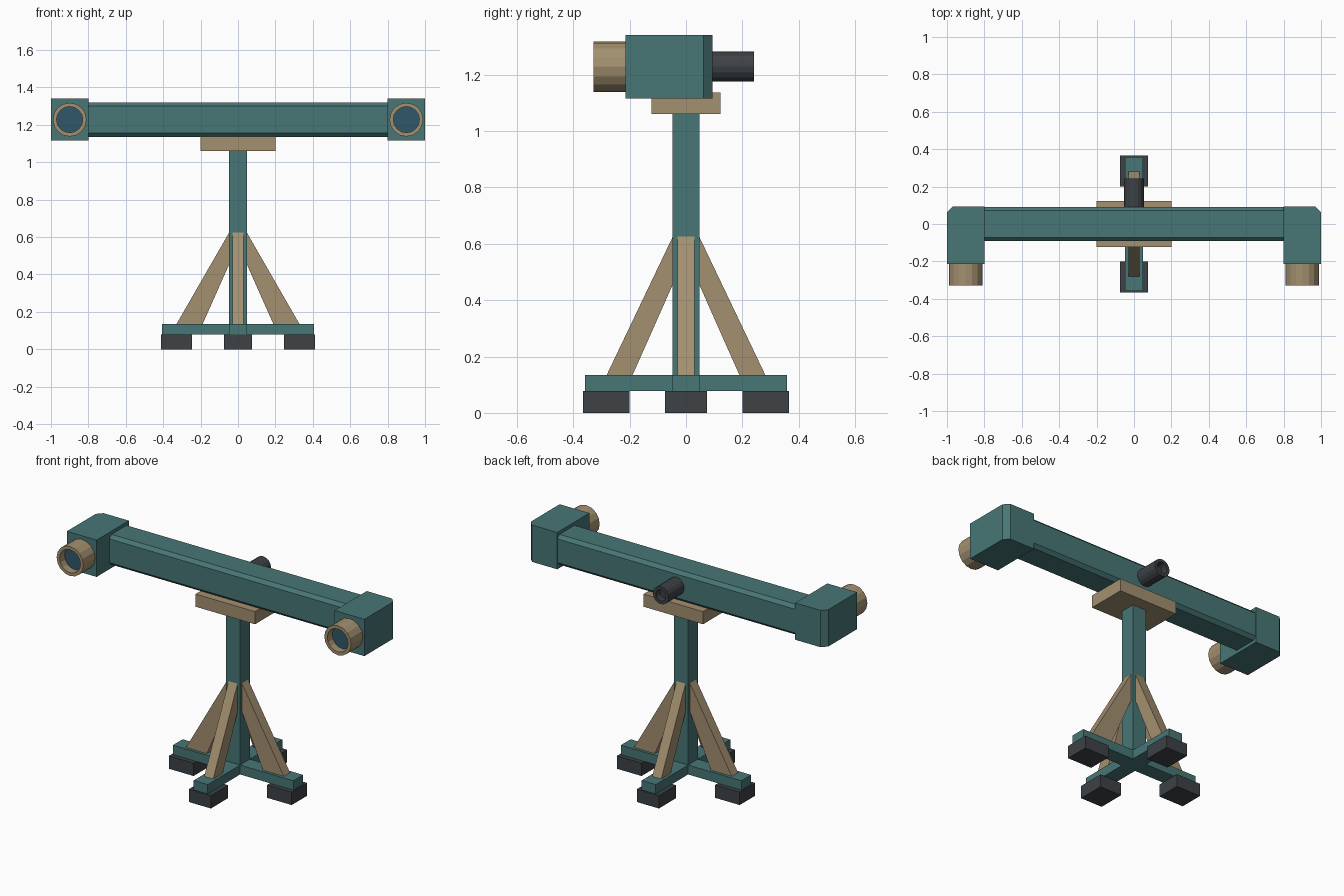
import bpy, bmesh
from math import sin, cos, tau

if "Cube" in bpy.data.objects:
    bpy.data.objects.remove(bpy.data.objects["Cube"])


def material(name, rgb):
    m = bpy.data.materials.new(name)
    m.diffuse_color = (*rgb, 1)
    m.use_nodes = True
    m.node_tree.nodes["Principled BSDF"].inputs["Base Color"].default_value = m.diffuse_color
    return m


TEAL = material("teal_paint", (0.065, 0.18, 0.18))
TAN = material("tan_paint", (0.366, 0.279, 0.162))
DARK = material("dark_rubber", (0.047, 0.054, 0.06))
GLASS = material("blue_glass", (0.03, 0.093, 0.144))


def finish(name, bm, mat):
    bmesh.ops.recalc_face_normals(bm, faces=bm.faces)
    mesh = bpy.data.meshes.new(name)
    bm.to_mesh(mesh)
    bm.free()
    mesh.materials.append(mat)
    ob = bpy.data.objects.new(name, mesh)
    bpy.context.collection.objects.link(ob)
    return ob


def prism(name, profile, a, b, place, mat):
    """Extrude a 2D profile from a to b; place(u, v, w) gives xyz."""
    bm = bmesh.new()
    lo, hi = ([bm.verts.new(place(u, v, w)) for u, v in profile] for w in (a, b))
    bm.faces.new(lo)
    bm.faces.new(hi)
    n = len(profile)
    for i in range(n):
        j = (i + 1) % n
        bm.faces.new((lo[i], lo[j], hi[j], hi[i]))
    return finish(name, bm, mat)


def along_z(u, v, w):
    return (u, v, w)


def box(name, x, y, z, mat):
    rect = [(x[0], y[0]), (x[1], y[0]), (x[1], y[1]), (x[0], y[1])]
    return prism(name, rect, z[0], z[1], along_z, mat)


def turned(name, x, z, profile, mat, sides=16):
    """Revolve (radius, y) points around a y-parallel axis, capped at both ends."""
    bm = bmesh.new()
    rings = [[bm.verts.new((x + r * cos(tau * i / sides), y, z + r * sin(tau * i / sides)))
              for i in range(sides)] for r, y in profile]
    for p, q in zip(rings, rings[1:]):
        for i in range(sides):
            j = (i + 1) % sides
            bm.faces.new((p[i], p[j], q[j], q[i]))
    bm.faces.new(rings[0])
    bm.faces.new(rings[-1])
    return finish(name, bm, mat)


AXIS_Z = 1.228

# Chamfered main beam
h, c = 0.092, 0.02
octagon = [(-h, c - h), (c - h, -h), (h - c, -h), (h, c - h),
           (h, h - c), (h - c, h), (c - h, h), (-h, h - c)]
prism("main_beam", octagon, -0.805, 0.805,
      lambda u, v, w: (w, u, AXIS_Z + v), TEAL)

# End housings with lens tubes
for side, s in (("left", -1), ("right", 1)):
    outline = [(0.8, -0.215), (1.0, -0.215), (1.0, 0.062), (0.97, 0.094), (0.8, 0.094)]
    prism(side + "_housing", [(s * x, y) for x, y in outline], 1.116, 1.34, along_z, TEAL)
    turned(side + "_lens_tube", s * 0.9, AXIS_Z,
           [(0.09, -0.213), (0.09, -0.328), (0.07, -0.328), (0.07, -0.265)], TAN)
    turned(side + "_lens", s * 0.9, AXIS_Z, [(0.07, -0.26), (0.07, -0.28)], GLASS)

# Hollow eyepiece at the back
turned("eyepiece", 0, AXIS_Z,
       [(0.053, 0.085), (0.053, 0.242), (0.034, 0.242), (0.034, 0.2)], DARK)

# Mounting plate and post
box("mount_plate", (-0.2, 0.2), (-0.122, 0.122), (1.06, 1.137), TAN)
p = 0.047
box("post", (-p, p), (-p, p), (0.13, 1.062), TEAL)

# Cross-shaped base
bx, by = 0.405, 0.358
cross = [(-bx, -p), (-p, -p), (-p, -by), (p, -by), (p, -p), (bx, -p),
         (bx, p), (p, p), (p, by), (-p, by), (-p, p), (-bx, p)]
prism("cross_base", cross, 0.078, 0.135, along_z, TEAL)

# Braces and feet on all four arms
arms = {"right": (1, 0), "left": (-1, 0), "back": (0, 1), "front": (0, -1)}
for name, (dx, dy) in arms.items():
    reach = 0.33 if dx else 0.282
    brace = [(0.04, 0.625), (0.047, 0.625), (reach, 0.133), (0.19, 0.133),
             (0.047, 0.455), (0.04, 0.455)]
    prism(name + "_brace", brace, -0.03, 0.03,
          lambda u, v, w: (dx * u - dy * w, dy * u + dx * w, v), TAN)
    inner, outer = (0.247, 0.413) if dx else (0.2, 0.366)
    foot = [(inner, -0.074), (outer, -0.074), (outer, 0.074), (inner, 0.074)]
    prism(name + "_foot", foot, 0, 0.078,
          lambda u, v, w: (dx * u - dy * v, dy * u + dx * v, w), DARK)
